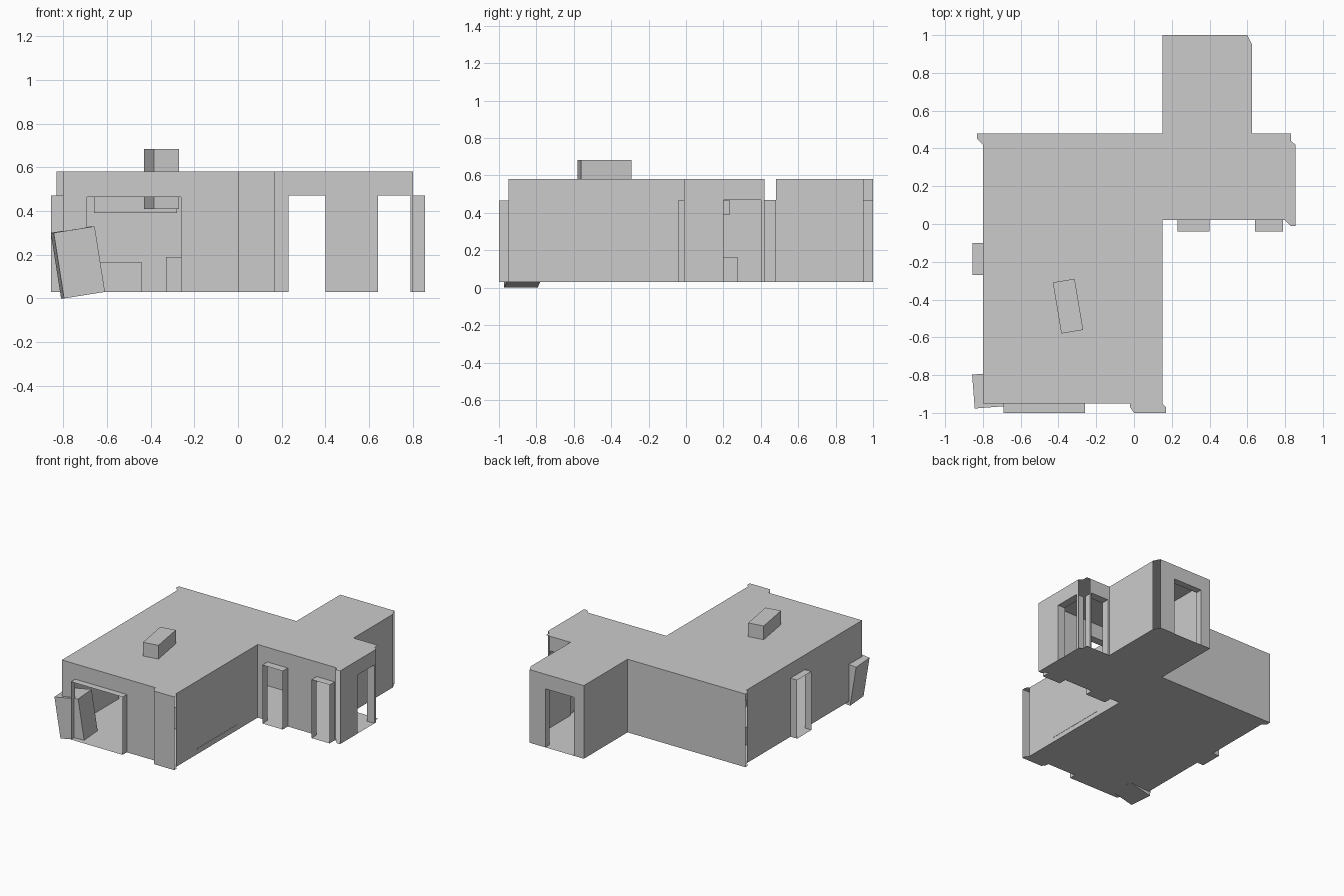
import bpy, bmesh
from math import radians
from mathutils import Vector

if "Cube" in bpy.data.objects:
    bpy.data.objects.remove(bpy.data.objects["Cube"])

Z0, Z1 = 0.03, 0.58      # floor and roof height
HEAD = 0.47              # top of the openings


def make(name, quads):
    """Object from a list of polygons, with shared corners merged."""
    bm = bmesh.new()
    for q in quads:
        bm.faces.new([bm.verts.new(p) for p in q])
    bmesh.ops.remove_doubles(bm, verts=bm.verts, dist=1e-5)
    me = bpy.data.meshes.new(name)
    bm.to_mesh(me)
    bm.free()
    ob = bpy.data.objects.new(name, me)
    bpy.context.collection.objects.link(ob)
    return ob


def box(name, lo, hi, rot=(0, 0, 0)):
    lo, hi = Vector(lo), Vector(hi)
    bpy.ops.mesh.primitive_cube_add(size=1, location=(lo + hi) / 2,
                                    rotation=[radians(r) for r in rot])
    ob = bpy.context.object
    ob.name = name
    ob.scale = hi - lo
    return ob


def wall(name, a, b, openings=()):
    """Thin wall from a to b (outside on the right hand).
    Each opening: (start, end, head height, reveal depth), depth > 0 goes outward."""
    a, b = Vector(a), Vector(b)
    d = (b - a).normalized()
    n = Vector((d.y, -d.x))

    def pt(s, z, o=0):
        p = a + d * s + n * o
        return (p.x, p.y, z)

    def panel(s0, s1, z0, z1):
        return [pt(s0, z0), pt(s1, z0), pt(s1, z1), pt(s0, z1)]

    quads, frames, s = [], [], 0
    for s0, s1, h, o in openings:
        quads += [panel(s, s0, Z0, Z1), panel(s0, s1, h, Z1)]
        for e in (s0, s1):       # jambs
            frames.append([pt(e, Z0), pt(e, Z0, o), pt(e, h, o), pt(e, h)])
        frames.append([pt(s0, h), pt(s1, h), pt(s1, h, o), pt(s0, h, o)])
        frames.append([pt(s0, Z0), pt(s1, Z0), pt(s1, Z0, o), pt(s0, Z0, o)])
        s = s1
    quads.append(panel(s, (b - a).length, Z0, Z1))
    make(name, quads)
    if frames:
        make(name + "_frames", frames)


# floor and roof share one outline
outline = [(-.80, -.95), (-.02, -.95), (-.02, -.97), (0, -1), (.17, -1), (.17, -.97),
           (.15, -.95), (.15, .02), (.80, .02), (.83, -.01), (.855, -.01), (.855, .42),
           (.83, .44), (.83, .48), (.625, .48), (.625, .95), (.60, 1), (.15, 1),
           (.15, .48), (-.83, .48), (-.83, .45), (-.80, .42)]
make("floor", [[(x, y, Z0) for x, y in reversed(outline)]])
make("roof", [[(x, y, Z1) for x, y in outline]])

# outer walls, anticlockwise from the front
wall("front_wall", (-.80, -.95), (0, -.95), [(.11, .54, .465, .05)])
wall("front_pier", (0, -1), (.17, -1))
wall("side_wall", (.15, -.95), (.15, .02))
wall("wing_front_wall", (.15, .02), (.80, .02), [(.08, .25, HEAD, .06), (.49, .64, HEAD, .06)])
wall("wing_end_wall", (.855, -.01), (.855, .42), [(.21, .41, HEAD, -.06)])
wall("wing_back_wall", (.80, .48), (.625, .48), [(.01, .16, HEAD, -.06)])
wall("rear_side_wall", (.625, .48), (.625, .95))
wall("rear_wall", (.60, 1), (.15, 1), [(.13, .37, HEAD, -.05)])
wall("rear_inner_wall", (.15, 1), (.15, .48))
wall("back_wall", (.15, .48), (-.83, .48))
wall("left_wall", (-.80, .42), (-.80, -.95), [(.52, .69, HEAD, .055)])

# roof block, leaning crate and things inside
box("chimney", (-.408, -.572, .41), (-.291, -.298, .683), (0, 0, 9.5))
box("leaning_crate", (-.828, -.968, .013), (-.638, -.788, .317), (0, -9, 4.4))
box("low_cabinet", (-.63, -.10, Z0), (-.44, .275, .165))
box("hanging_shelf", (-.66, -.10, .39), (-.28, .235, .465))
box("side_crate", (-.33, -.45, Z0), (-.12, -.25, .19))
box("wall_strip", (.147, -.70, .065), (.152, -.22, .072))
